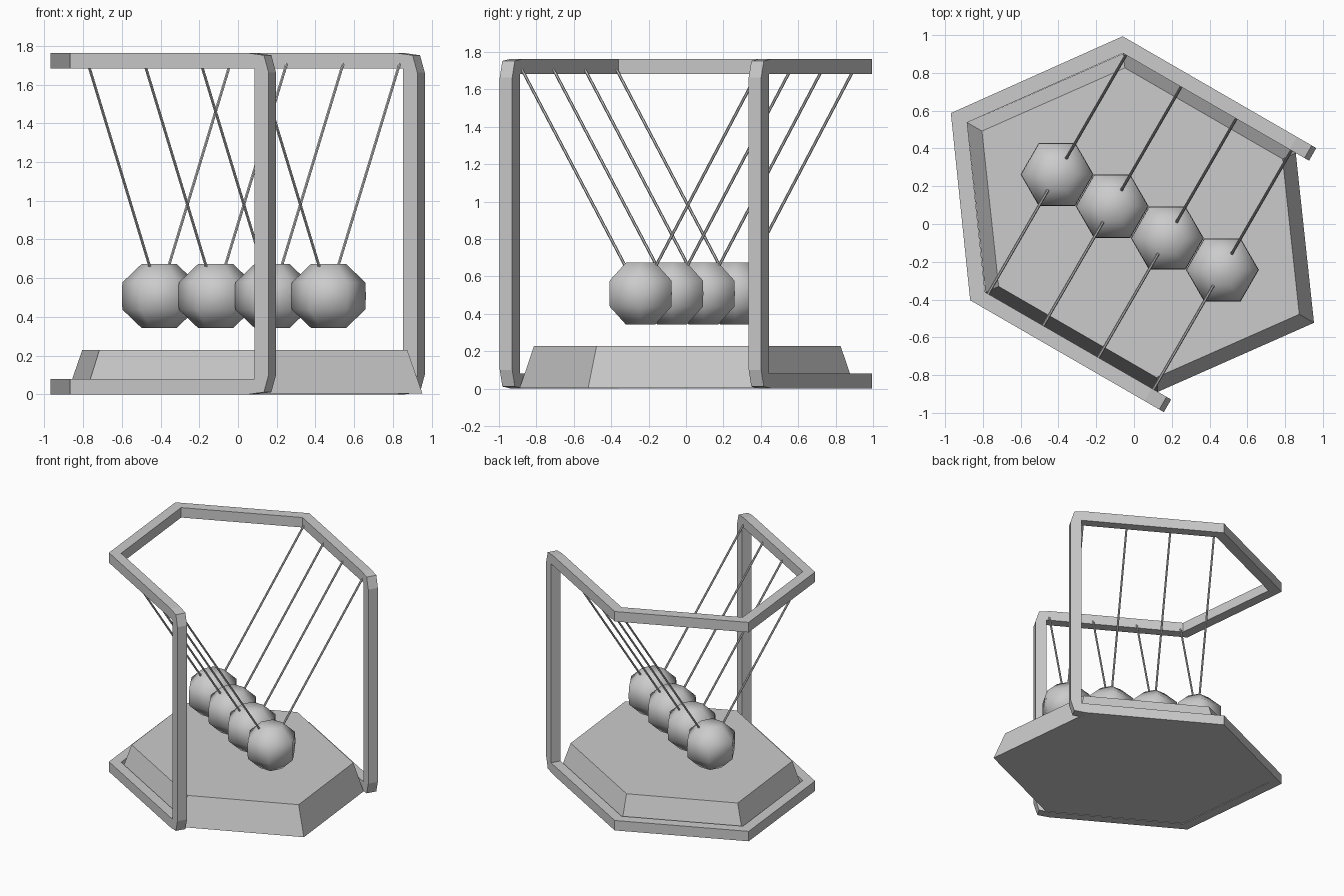
import bpy, bmesh
from math import cos, sin, pi, radians
from mathutils import Matrix, Vector

cube = bpy.data.objects.get("Cube")
if cube:
    bpy.data.objects.remove(cube)

grey = bpy.data.materials.new("plain grey")
grey.use_nodes = True
colour = (0.6, 0.6, 0.6, 1)
grey.diffuse_color = colour
grey.node_tree.nodes["Principled BSDF"].inputs["Base Color"].default_value = colour

# The whole toy is turned on its stand
PLACE = Matrix.Translation((0.035, 0.007, 0)) @ Matrix.Rotation(radians(-30), 4, "Z")
TALL = 1.763
BAR = 0.08
IN_V, OUT_V = 0.73, 0.807


def loft(name, loops, smooth=False):
    """Skin equal-length loops and cap both ends."""
    bm = bmesh.new()
    rings = [[bm.verts.new(PLACE @ Vector(p)) for p in loop] for loop in loops]
    count = len(rings[0])
    for low, high in zip(rings, rings[1:]):
        for i in range(count):
            j = (i + 1) % count
            bm.faces.new((low[i], low[j], high[j], high[i]))
    bm.faces.new(rings[0][::-1])
    bm.faces.new(rings[-1])
    bmesh.ops.recalc_face_normals(bm, faces=bm.faces)
    for face in bm.faces:
        face.smooth = smooth
    mesh = bpy.data.meshes.new(name)
    bm.to_mesh(mesh)
    bm.free()
    mesh.materials.append(grey)
    obj = bpy.data.objects.new(name, mesh)
    bpy.context.collection.objects.link(obj)
    return obj


# Plinth: stretched hexagon with sloping sides
def hexagon(scale, z):
    half = [(1.06, 0), (0.527, IN_V), (-0.527, IN_V)]
    points = half + [(-x, -y) for x, y in half]
    return [(x * scale, y * scale, z) for x, y in points]


loft("base", [hexagon(1, 0.004), hexagon(0.915, 0.228)])

# Open hexagonal rails at floor and top
END = 0.49
outer = [(END, OUT_V), (-0.576, OUT_V), (-1.16, 0), (-0.576, -OUT_V), (END, -OUT_V)]
inner = [(END, -IN_V), (-0.53, -IN_V), (-1.06, 0), (-0.53, IN_V), (END, IN_V)]
for name, z in (("bottom_rail", 0), ("top_rail", TALL - BAR)):
    loft(name, [[(x, y, h) for x, y in outer + inner] for h in (z, z + BAR)])

# Posts with clipped outer corners, joining the rails
lower = [(0.523, BAR), (END, BAR), (END, 0), (0.58, 0.011), (0.608, 0.1)]
upper = [(x, TALL - z) for x, z in reversed(lower)]
for name, side in (("back_post", 1), ("front_post", -1)):
    loft(name, [[(x, side * v, z) for x, z in lower + upper] for v in (IN_V, OUT_V)])

# Hanging balls, six-sided, each with two slanting cords
BALL = [(0.09, -0.166), (0.19, -0.07), (0.193, 0), (0.19, 0.07), (0.09, 0.166)]
for n in range(4):
    u = -0.511 + 0.337 * n
    rings = []
    for radius, z in BALL:
        angles = [radians(30) + i * pi / 3 for i in range(6)]
        rings.append([(u + radius * cos(a), radius * sin(a), 0.508 + z) for a in angles])
    loft(f"ball_{n + 1}", rings, smooth=True)

    for name, side in (("back", 1), ("front", -1)):
        bottom = Vector((u, side * 0.08, 0.632))
        top = Vector((u, side * 0.735, 1.71))
        across = Vector((1, 0, 0))
        other = (top - bottom).normalized().cross(across)
        offsets = [0.0078 * (cos(i * pi / 3) * across + sin(i * pi / 3) * other)
                   for i in range(6)]
        loft(f"{name}_cord_{n + 1}", [[p + o for o in offsets] for p in (bottom, top)])
